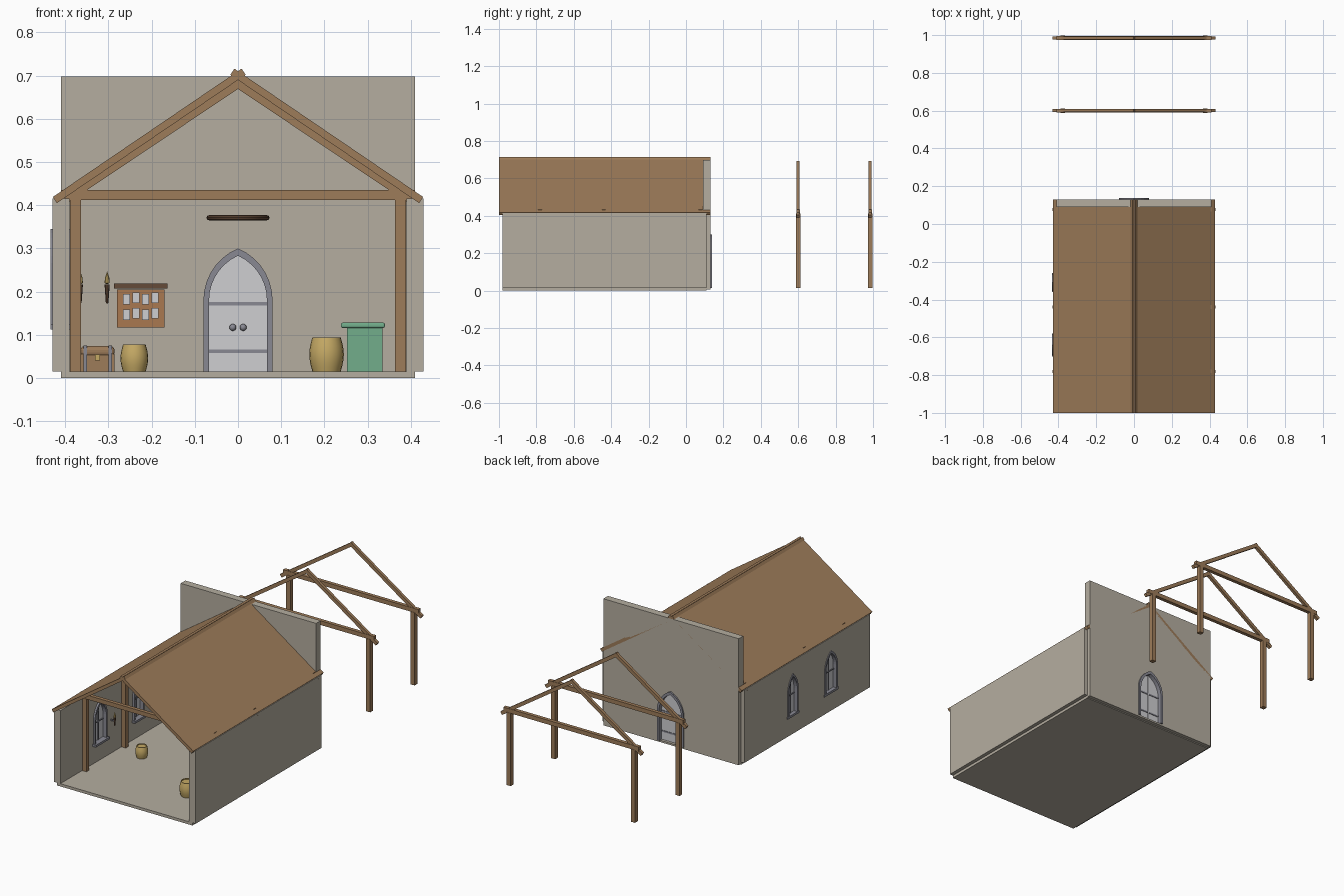
import bpy, bmesh, math
from mathutils import Matrix, Vector

cube = bpy.data.objects.get("Cube")
if cube:
    bpy.data.objects.remove(cube, do_unlink=True)


def material(name, *rgb):
    m = bpy.data.materials.new(name)
    m.use_nodes = True
    m.diffuse_color = (*rgb, 1)
    m.node_tree.nodes["Principled BSDF"].inputs["Base Color"].default_value = (*rgb, 1)
    return m


PLASTER = material("plaster", 0.46, 0.42, 0.35)
WOOD = material("timber", 0.34, 0.2, 0.1)
STONE = material("grey_trim", 0.25, 0.25, 0.29)
PANEL = material("pale_panel", 0.62, 0.62, 0.64)
GOLD = material("golden_wood", 0.56, 0.4, 0.13)
DARK = material("dark_wood", 0.13, 0.07, 0.04)
GREEN = material("green_paint", 0.17, 0.42, 0.26)
BOARD = material("cork", 0.4, 0.19, 0.08)


def finish(name, bm, mat, smooth=False):
    bmesh.ops.recalc_face_normals(bm, faces=bm.faces)
    mesh = bpy.data.meshes.new(name)
    bm.to_mesh(mesh)
    bm.free()
    mesh.materials.append(mat)
    for f in mesh.polygons:
        f.use_smooth = smooth
    if smooth:
        mesh.set_sharp_from_angle(angle=math.radians(40))
    ob = bpy.data.objects.new(name, mesh)
    bpy.context.scene.collection.objects.link(ob)
    return ob


def box(name, mat, x0, x1, y0, y1, z0, z1, bevel=0):
    bm = bmesh.new()
    size = Matrix.Diagonal((x1 - x0, y1 - y0, z1 - z0, 1))
    mid = Matrix.Translation(((x0 + x1) / 2, (y0 + y1) / 2, (z0 + z1) / 2))
    bmesh.ops.create_cube(bm, size=1, matrix=mid @ size)
    if bevel:
        bmesh.ops.bevel(bm, geom=bm.edges[:], offset=bevel, segments=3,
                        affect='EDGES', profile=0.5)
    return finish(name, bm, mat)


def slant(name, mat, a, b, thick, y0, y1):
    """Square-ended beam running from a to b in the xz plane."""
    a, b = Vector(a), Vector(b)
    n = (b - a).orthogonal().normalized() * thick / 2
    return prism(name, mat, [a + n, b + n, b - n, a - n], y0, y1)


def prism(name, mat, outline, d0, d1, axis="y"):
    bm = bmesh.new()
    rings = [[bm.verts.new(place(u, z, d, axis)) for u, z in outline] for d in (d0, d1)]
    for r in rings:
        bm.faces.new(r)
    n = len(outline)
    for i in range(n):
        j = (i + 1) % n
        bm.faces.new((rings[0][i], rings[0][j], rings[1][j], rings[1][i]))
    return finish(name, bm, mat)


def place(u, z, d, axis):
    return (u, d, z) if axis == "y" else (d, u, z)


def lathe(name, mat, profile, x, y, segments=20):
    bm = bmesh.new()
    vs = [bm.verts.new((r, 0, z)) for r, z in profile]
    edges = [bm.edges.new(p) for p in zip(vs, vs[1:])]
    bmesh.ops.spin(bm, geom=vs + edges, cent=(0, 0, 0), axis=(0, 0, 1),
                   angle=math.tau, steps=segments)
    bmesh.ops.remove_doubles(bm, verts=bm.verts, dist=0.0002)
    bmesh.ops.translate(bm, verts=bm.verts, vec=(x, y, 0))
    return finish(name, bm, mat, True)


def arch(c, w, z0, spring, top, steps=7):
    """Pointed arch outline, from right foot over the apex to left foot."""
    h = top - spring
    r = (w * w + h * h) / (2 * w)
    end = math.asin(h / r)
    half = [(w - r + r * math.cos(end * i / steps), spring + r * math.sin(end * i / steps))
            for i in range(steps + 1)]
    half = [(w, z0)] + half
    return [(c + u, z) for u, z in half] + [(c - u, z) for u, z in half[-2::-1]]


def opening(name, wall, axis, c, w, z0, spring, top, rim, d0, d1):
    """Cut an arched hole in a wall and fit it with a frame and a panel."""
    outer = arch(c, w, z0, spring, top)
    inner = arch(c, w - rim, z0, spring, top - rim * 1.3)
    cutter = prism(name + "_cutter", STONE, arch(c, w - rim / 2, z0, spring, top - rim * 0.65),
                   d0 - 0.05, d1 + 0.05, axis)
    mod = wall.modifiers.new("cut", 'BOOLEAN')
    mod.object, mod.operation, mod.solver = cutter, 'DIFFERENCE', 'EXACT'
    bpy.context.view_layer.update()
    cut = bpy.data.meshes.new_from_object(wall.evaluated_get(bpy.context.evaluated_depsgraph_get()))
    wall.modifiers.clear()
    wall.data = cut
    bpy.data.objects.remove(cutter, do_unlink=True)
    prism(name + "_frame", STONE, outer + inner[::-1], d0, d1, axis)
    mid = (d0 + d1) / 2
    prism(name + "_panel", PANEL, inner, mid - 0.006, mid + 0.006, axis)


# Floor and walls
box("floor", PLASTER, -0.41, 0.41, -0.98, 0.11, 0, 0.015)
box("left_wall", PLASTER, 0.39, 0.43, -0.98, 0.11, 0.015, 0.415)
right_wall = box("right_wall", PLASTER, -0.43, -0.39, -0.98, 0.11, 0.015, 0.415)
back_wall = box("back_wall", PLASTER, -0.41, 0.41, 0.09, 0.13, 0.005, 0.698)

# Double door
opening("door", back_wall, "y", 0, 0.08, 0.015, 0.18, 0.3, 0.013, 0.08, 0.138)
for z in (0.062, 0.172):
    box("door_rail", STONE, -0.067, 0.067, 0.1, 0.118, z - 0.004, z + 0.004)
box("door_seam", PANEL, -0.003, 0.003, 0.1, 0.118, 0.015, 0.28)
for x in (-0.012, 0.012):
    bm = bmesh.new()
    bmesh.ops.create_uvsphere(bm, u_segments=12, v_segments=8, radius=0.008,
                              matrix=Matrix.Translation((x, 0.097, 0.117)))
    finish("door_knob", bm, STONE, True)

# Windows in the right wall
for y, w in ((-0.31, 0.045), (-0.64, 0.055)):
    opening("window", right_wall, "x", y, w, 0.12, 0.25, 0.345, 0.011, -0.434, -0.38)
    box("window_sill", STONE, -0.434, -0.37, y - w - 0.006, y + w + 0.006, 0.112, 0.124)
    box("window_mullion", STONE, -0.417, -0.397, y - 0.003, y + 0.003, 0.12, 0.33)
    box("window_bar", STONE, -0.417, -0.397, y - w + 0.008, y + w - 0.008, 0.222, 0.228)

# Roof slabs, crossing at the ridge
for s in (-1, 1):
    slant("roof_slab", WOOD, (s * 0.424, 0.412), (-s * 0.013, 0.709), 0.017, -1, 0.13)

# Timber trusses, three inside and two free-standing
for y in (-0.78, -0.44, 0.077, 0.6, 0.985):
    for s in (-1, 1):
        xs = sorted((s * 0.364, s * 0.389))
        box("truss_post", WOOD, *xs, y - 0.012, y + 0.012, 0.015, 0.413)
        slant("truss_rafter", WOOD, (s * 0.425, 0.396), (-s * 0.008, 0.686), 0.019,
              y - 0.008, y + 0.008)
    box("truss_tie_beam", WOOD, -0.41, 0.41, y - 0.01, y + 0.01, 0.412, 0.435)

# Hanging ring
ring = [(0.067 + 0.006 * math.cos(a * math.tau / 8), 0.371 + 0.006 * math.sin(a * math.tau / 8))
        for a in range(9)]
lathe("hanging_ring", DARK, ring, 0, -0.35, 32)


# Barrels
def barrel(x, y, r, h):
    profile = [(0, 0.015), (r * 0.82, 0.015)]
    profile += [(r * (0.82 + 0.18 * math.sin(math.pi * i / 8)), 0.015 + h * i / 8)
                for i in range(1, 9)]
    profile += [(r * 0.74, 0.015 + h), (r * 0.74, 0.01 + h), (0, 0.01 + h)]
    lathe("barrel", GOLD, profile, x, y)


barrel(-0.24, -0.49, 0.032, 0.062)
barrel(0.205, -0.73, 0.04, 0.079)

# Green bin
box("bin_body", GREEN, 0.252, 0.334, -0.55, -0.47, 0.015, 0.118)
box("bin_lid", GREEN, 0.238, 0.34, -0.56, -0.46, 0.116, 0.128, 0.004)

# Chest
box("chest_body", WOOD, -0.364, -0.286, 0.005, 0.055, 0.015, 0.055)
box("chest_lid", WOOD, -0.364, -0.286, 0.003, 0.057, 0.05, 0.074, 0.009)
for x in (-0.354, -0.296):
    box("chest_band", STONE, x - 0.004, x + 0.004, 0.001, 0.059, 0.015, 0.075)
box("chest_lock", GOLD, -0.331, -0.319, -0.002, 0.004, 0.041, 0.054)

# Notice board
box("notice_board", BOARD, -0.28, -0.17, 0.075, 0.09, 0.117, 0.205)
box("notice_board_cap", DARK, -0.287, -0.163, 0.06, 0.09, 0.207, 0.219)
for i in range(8):
    x, z = -0.258 + 0.022 * (i % 4), 0.182 - 0.036 * (i // 4) + 0.004 * (i % 2)
    box("pinned_note", PANEL, x - 0.008, x + 0.008, 0.071, 0.076, z - 0.012, z + 0.012)

# Wall torches
for x, y in ((-0.303, 0.075), (-0.365, -0.545)):
    lathe("torch_handle", DARK, [(0, 0.172), (0.003, 0.174), (0.006, 0.217), (0, 0.217)], x, y, 8)
    lathe("torch_flame", GOLD, [(0, 0.217), (0.006, 0.22), (0.005, 0.232), (0, 0.247)], x, y, 8)
    dx, dy = (0, 0.016) if y > 0 else (-0.026, 0)
    box("torch_bracket", STONE, x + dx - 0.003, x + 0.003, y - 0.003, y + dy + 0.003, 0.196, 0.202)
